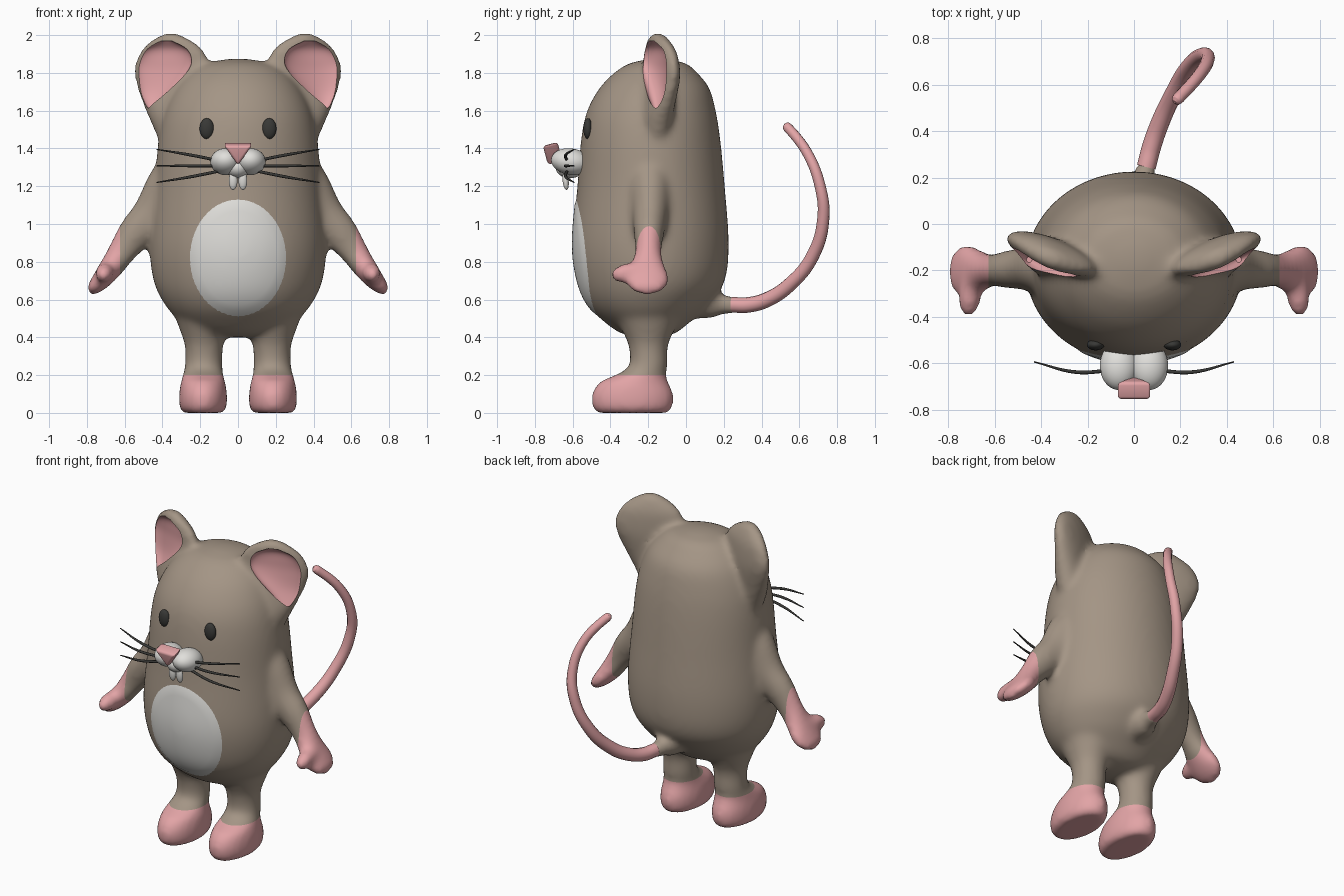
import bpy, bmesh, math
from mathutils import Vector, Matrix
from mathutils.bvhtree import BVHTree

if "Cube" in bpy.data.objects:
    bpy.data.objects.remove(bpy.data.objects["Cube"], do_unlink=True)


def material(name, r, g, b):
    m = bpy.data.materials.new(name)
    m.use_nodes = True
    m.diffuse_color = (r, g, b, 1)
    m.node_tree.nodes["Principled BSDF"].inputs["Base Color"].default_value = (r, g, b, 1)
    return m


FUR = material("taupe fur", .37, .30, .235)
PINK = material("pink skin", .76, .37, .38)
WHITE = material("soft white", .75, .74, .71)
DARK = material("charcoal", .04, .04, .037)
X, Y, Z = Vector((1, 0, 0)), Vector((0, 1, 0)), Vector((0, 0, 1))


def spline(p0, p1, p2, p3, t):
    """Catmull-Rom value between p1 and p2."""
    return [b + .5 * t * (c - a + t * (2*a - 5*b + 4*c - d + t * (3*(b - c) + d - a)))
            for a, b, c, d in zip(p0, p1, p2, p3)]


def loft(bm, rings, u, v, side=1, segs=40, steps=5):
    """Closed smooth skin through elliptical rings (x, y, z, radius_u, radius_v)."""
    path = []
    for i in range(len(rings) - 1):
        quad = [rings[max(0, min(len(rings) - 1, i + k))] for k in (-1, 0, 1, 2)]
        path += [spline(*quad, s / steps) for s in range(steps)]
    path.append(rings[-1])
    loops = []
    for x, y, z, ru, rv in path:
        loop = []
        for k in range(segs):
            a = math.tau * k / segs
            p = Vector((x, y, z)) + u * (ru * math.cos(a)) + v * (rv * math.sin(a))
            loop.append(bm.verts.new((p.x * side, p.y, p.z)))
        loops.append(loop)
    for lo, hi in zip(loops, loops[1:]):
        for k in range(segs):
            j = (k + 1) % segs
            bm.faces.new((lo[k], lo[j], hi[j], hi[k]))
    bm.faces.new(loops[0])
    bm.faces.new(loops[-1])


def finish(name, bm, *mats):
    bmesh.ops.recalc_face_normals(bm, faces=bm.faces[:])
    mesh = bpy.data.meshes.new(name)
    bm.to_mesh(mesh)
    bm.free()
    for m in mats:
        mesh.materials.append(m)
    mesh.shade_smooth()
    mesh.set_sharp_from_angle(angle=math.radians(40))
    ob = bpy.data.objects.new(name, mesh)
    bpy.context.scene.collection.objects.link(ob)
    return ob


def ellipsoid(name, loc, radii, mat, tilt=0):
    bm = bmesh.new()
    bmesh.ops.create_uvsphere(bm, u_segments=32, v_segments=20, radius=1, matrix=Matrix.Translation(loc)
                              @ Matrix.Rotation(tilt, 4, "X") @ Matrix.Diagonal((*radii, 1)))
    return finish(name, bm, mat)


def tube(name, points, mat):
    """Tapered tube through points (x, y, z, radius)."""
    cu = bpy.data.curves.new(name, "CURVE")
    cu.dimensions = "3D"
    cu.bevel_depth = 1
    cu.bevel_resolution = 4
    cu.use_fill_caps = True
    sp = cu.splines.new("BEZIER")
    sp.bezier_points.add(len(points) - 1)
    for bp, (x, y, z, r) in zip(sp.bezier_points, points):
        bp.co = (x, y, z)
        bp.radius = r
        bp.handle_left_type = bp.handle_right_type = "AUTO"
    cu.materials.append(mat)
    bpy.context.scene.collection.objects.link(bpy.data.objects.new(name, cu))


# Torso and head
bm = bmesh.new()
loft(bm, [(0, -.19, .40, .04, .04), (0, -.2, .42, .19, .14), (0, -.205, .48, .30, .225),
          (0, -.2, .57, .385, .32), (0, -.185, .7, .447, .39), (0, -.187, .9, .467, .413),
          (0, -.185, 1.2, .442, .39), (0, -.187, 1.45, .42, .368), (0, -.183, 1.6, .387, .34),
          (0, -.167, 1.72, .33, .29), (0, -.16, 1.8, .26, .22), (0, -.15, 1.85, .18, .15),
          (0, -.15, 1.875, .04, .04)], X, Y, segs=64)
# Tail root
loft(bm, [(.02, 0, .6, .1, .1), (.03, .13, .585, .08, .085),
          (.04, .2, .575, .052, .052), (.055, .26, .57, .046, .046)], X, Z)

ARM_U = Vector((.861, 0, .508))
EAR_U, EAR_N = Vector((.93, .36, 0)), Vector((.36, -.93, 0))
for s in (1, -1):
    # Leg and foot
    loft(bm, [(.185, -.283, 0, .105, .19), (.185, -.283, .03, .125, .212), (.185, -.283, .1, .127, .216),
              (.185, -.275, .165, .117, .18), (.185, -.24, .2, .108, .135), (.182, -.2, .25, .1, .102),
              (.18, -.2, .35, .101, .104), (.18, -.2, .43, .125, .135), (.18, -.2, .55, .17, .2)], X, Y, s)
    # Arm and hand
    loft(bm, [(.28, -.19, 1.28, .15, .14), (.35, -.19, 1.17, .15, .12), (.43, -.19, 1.05, .128, .098),
              (.53, -.195, .96, .1, .082), (.615, -.2, .85, .075, .07), (.67, -.205, .77, .063, .095),
              (.72, -.205, .705, .052, .12), (.765, -.205, .655, .037, .09),
              (.785, -.205, .63, .012, .03)], ARM_U, Y, s)
    # Thumb
    loft(bm, [(.7, -.2, .76, .04, .05), (.705, -.3, .745, .048, .052),
              (.71, -.36, .735, .043, .045), (.713, -.395, .73, .018, .02)], X, Z, s)
    # Ear
    loft(bm, [(.36, -.16, 1.42, .05, .05), (.375, -.15, 1.55, .095, .075), (.372, -.14, 1.65, .145, .075),
              (.355, -.13, 1.75, .2, .07), (.35, -.13, 1.83, .214, .066), (.347, -.135, 1.91, .185, .06),
              (.352, -.145, 1.965, .125, .05), (.355, -.15, 2.0, .06, .036),
              (.355, -.15, 2.01, .02, .015)], EAR_U, -EAR_N, s)
rough = finish("rough_body", bm, FUR, PINK)

# Dished inner ears, cut into the fused body
bm = bmesh.new()
for s in (1, -1):
    rings = [(.43, 1.59, .012, .012), (.42, 1.69, .085, .045), (.388, 1.79, .14, .058),
             (.37, 1.86, .155, .058), (.362, 1.925, .12, .05), (.358, 1.97, .03, .015)]
    placed = []
    for x, z, w, t in rings:
        y = -.13 + (x - .35) * .38
        placed.append((x + EAR_N.x * .058, y + EAR_N.y * .058, z, w, t))
    loft(bm, placed, EAR_U, -EAR_N, s)
for f in bm.faces:
    f.material_index = 1
cutter = finish("ear_cutter", bm, FUR, PINK)
cutter.hide_render = True

remesh = rough.modifiers.new("Fuse", "REMESH")
remesh.mode = "VOXEL"
remesh.voxel_size = .017
remesh.use_smooth_shade = True
relax = rough.modifiers.new("Relax", "SMOOTH")
relax.factor = .5
relax.iterations = 14
cut = rough.modifiers.new("Dish", "BOOLEAN")
cut.operation = "DIFFERENCE"
cut.object = cutter
cut.solver = "EXACT"
cut.material_mode = "INDEX"
bpy.context.view_layer.update()
baked = bpy.data.meshes.new_from_object(rough.evaluated_get(bpy.context.evaluated_depsgraph_get()))
bm = bmesh.new()
bm.from_mesh(baked)
for helper in (rough, cutter):
    bpy.data.objects.remove(helper, do_unlink=True)

# Pink hands and feet, divided by clean cuts
HAND_X, FOOT_Z = .625, .2
for co, no in ((X * HAND_X, X), (X * -HAND_X, X), (Z * FOOT_Z, Z)):
    bmesh.ops.bisect_plane(bm, geom=bm.verts[:] + bm.edges[:] + bm.faces[:], plane_co=co, plane_no=no)
for f in bm.faces:
    c = f.calc_center_median()
    if abs(c.x) > HAND_X or c.z < FOOT_Z:
        f.material_index = 1
tree = BVHTree.FromBMesh(bm)
finish("body", bm, FUR, PINK)


def front_y(x, z):
    return tree.ray_cast(Vector((x, -2, z)), Y)[0].y


# Belly patch, following the torso
bm = bmesh.new()
segs, rows, loops = 56, 10, []
centre = bm.verts.new((0, front_y(0, .82) - .006, .82))
for r in range(1, rows + 1):
    loop = []
    for k in range(segs):
        a = math.tau * k / segs
        x, z = .255 * r / rows * math.cos(a), .82 + .31 * r / rows * math.sin(a)
        loop.append(bm.verts.new((x, front_y(x, z) - (.006 if r < rows else 0), z)))
    loops.append(loop)
for k in range(segs):
    j = (k + 1) % segs
    bm.faces.new((centre, loops[0][k], loops[0][j]))
    for a, b in zip(loops, loops[1:]):
        bm.faces.new((a[k], b[k], b[j], a[j]))
if sum(f.normal.y for f in bm.faces) > 0:
    bmesh.ops.reverse_faces(bm, faces=bm.faces[:])
finish("belly_patch", bm, WHITE)

# Eyes, cheeks, teeth and whiskers
for s, label in ((1, "left"), (-1, "right")):
    ellipsoid(label + "_eye", (s * .165, front_y(s * .165, 1.505) - .004, 1.505), (.038, .024, .055), DARK)
    ellipsoid(label + "_cheek", (s * .065, -.61, 1.33), (.082, .105, .07), WHITE, -.15)
    ellipsoid(label + "_tooth", (s * .026, -.637, 1.228), (.023, .016, .048), WHITE, .1)
    for row, (z0, z1) in {"upper": (1.335, 1.395), "middle": (1.308, 1.308), "lower": (1.28, 1.22)}.items():
        tube(f"{label}_{row}_whisker", [(s * .1, -.63, z0, .008), (s * .25, -.637, (z0 + z1) / 2, .008),
                                        (s * .43, -.593, z1, .003)], DARK)
ellipsoid("chin", (0, -.615, 1.3), (.065, .075, .058), WHITE)

# Rounded triangular nose
bm = bmesh.new()
tri = bm.faces.new([bm.verts.new((x, .04, z)) for x, z in ((-.075, .042), (.075, .042), (0, -.068))])
extruded = bmesh.ops.extrude_face_region(bm, geom=[tri])["geom"]
bmesh.ops.translate(bm, vec=Y * -.08, verts=[g for g in extruded if isinstance(g, bmesh.types.BMVert)])
bmesh.ops.recalc_face_normals(bm, faces=bm.faces[:])
bmesh.ops.bevel(bm, geom=bm.edges[:], offset=.016, segments=4, profile=.5, affect="EDGES")
bm.transform(Matrix.Translation((0, -.708, 1.383)) @ Matrix.Rotation(.26, 4, "X"))
finish("nose", bm, PINK)

# Curling tail
tube("tail", [(.053, .245, .572, .041), (.075, .33, .572, .041), (.11, .43, .6, .04), (.165, .55, .68, .038),
              (.23, .67, .83, .035), (.295, .727, 1.03, .032), (.318, .71, 1.2, .029), (.28, .64, 1.38, .027),
              (.19, .54, 1.51, .026), (.18, .53, 1.52, .022), (.174, .524, 1.526, .008)], PINK)
